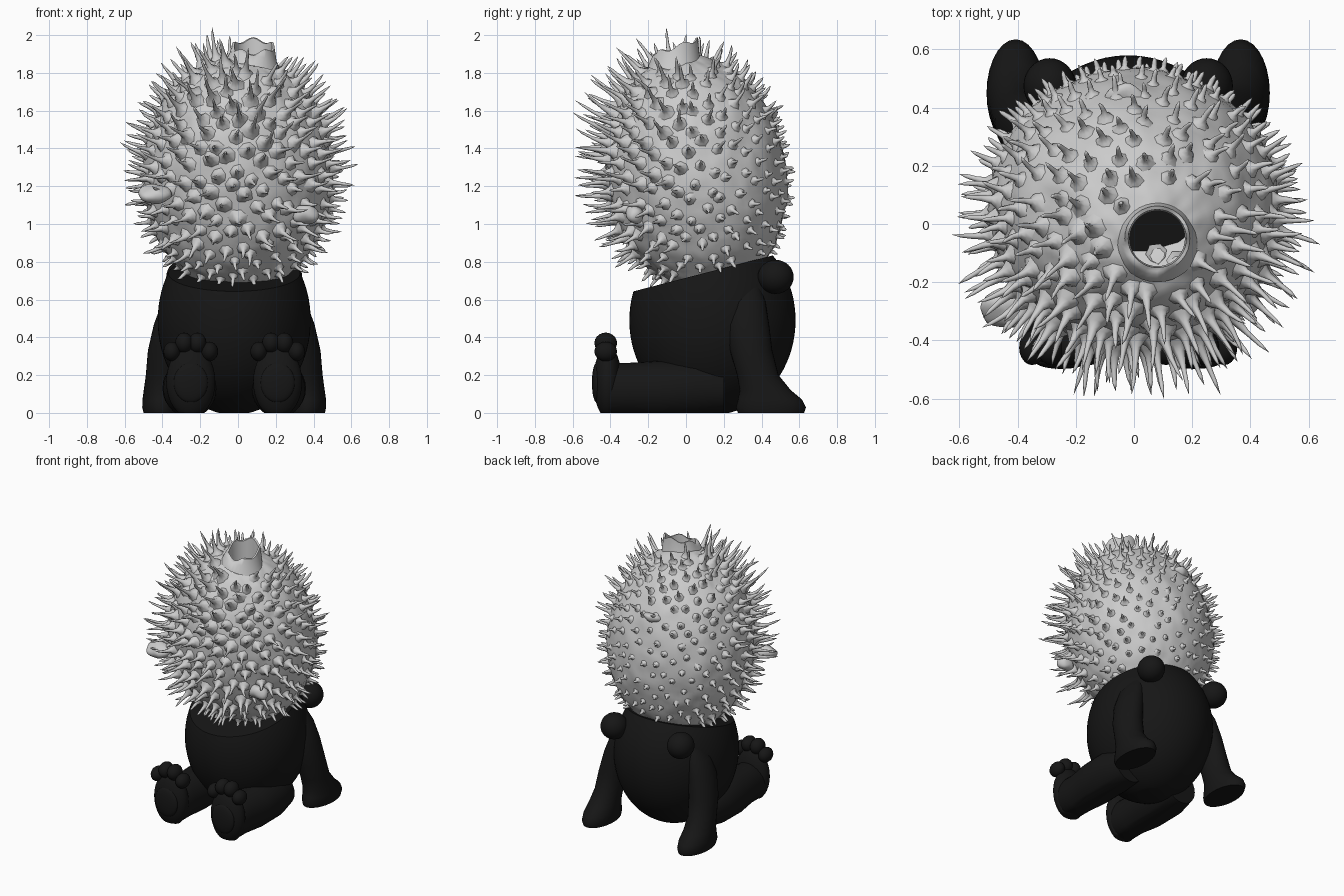
import bpy, bmesh, math, random
from mathutils import Vector, Matrix, noise

if "Cube" in bpy.data.objects:
    bpy.data.objects.remove(bpy.data.objects["Cube"])

random.seed(4)
BX = -0.02                                    # sideways offset of the pot
CUT = Vector((0, 0.05, 0.728))                # tilted rim plane of the pot
CUT_N = Vector((0, -0.25, 0.968)).normalized()

black = bpy.data.materials.new("black_glaze")
black.diffuse_color = (0.008, 0.008, 0.008, 1)
black.use_nodes = True
black.node_tree.nodes["Principled BSDF"].inputs["Base Color"].default_value = black.diffuse_color


def finish(bm, name, mat=None, angle=50):
    bmesh.ops.recalc_face_normals(bm, faces=bm.faces)
    me = bpy.data.meshes.new(name)
    bm.to_mesh(me)
    bm.free()
    me.shade_smooth()
    me.set_sharp_from_angle(angle=math.radians(angle))
    if mat:
        me.materials.append(mat)
    ob = bpy.data.objects.new(name, me)
    bpy.context.collection.objects.link(ob)
    return ob


def slice_off(bm, co, no, cap=True):
    """Remove everything on the normal side of a plane."""
    r = bmesh.ops.bisect_plane(bm, geom=bm.verts[:] + bm.edges[:] + bm.faces[:],
                               plane_co=co, plane_no=no, clear_outer=True)
    if cap:
        edges = [e for e in r["geom_cut"] if isinstance(e, bmesh.types.BMEdge)]
        if edges:
            bmesh.ops.holes_fill(bm, edges=edges)


def ball(name, loc, rad, rot=0.0, mat=black, seg=32):
    bm = bmesh.new()
    bmesh.ops.create_uvsphere(bm, u_segments=seg, v_segments=seg // 2, radius=1)
    bm.transform(Matrix.Translation(loc) @ Matrix.Rotation(rot, 4, 'X')
                 @ Matrix.Diagonal((*rad, 1)))
    slice_off(bm, (0, 0, 0), (0, 0, -1))
    return finish(bm, name, mat)


def loft(name, secs, flat, mat=black, n=28):
    """Skin elliptical sections (centre, r1, r2); flat = 'XY' or 'XZ'."""
    bm = bmesh.new()
    rings = []
    for x, y, z, a, b in secs:
        ring = []
        for i in range(n):
            t = 2 * math.pi * i / n
            c, s = a * math.cos(t), b * math.sin(t)
            ring.append(bm.verts.new((x + c, y + s, z) if flat == 'XY' else (x + c, y, z + s)))
        rings.append(ring)
    for p, q in zip(rings, rings[1:]):
        for i in range(n):
            j = (i + 1) % n
            bm.faces.new((p[i], p[j], q[j], q[i]))
    bm.faces.new(rings[0])
    bm.faces.new(rings[-1])
    slice_off(bm, (0, 0, 0), (0, 0, -1))
    return finish(bm, name, mat)


# Egg-shaped body with a tilted flat rim
bm = bmesh.new()
bmesh.ops.create_uvsphere(bm, u_segments=64, v_segments=40, radius=1)
bm.transform(Matrix.Translation((BX, 0.14, 0.49)) @ Matrix.Diagonal((0.405, 0.44, 0.5, 1)))
slice_off(bm, CUT, CUT_N)
slice_off(bm, (0, 0, 0), (0, 0, -1))
finish(bm, "body", black)

# Limbs, mirrored left and right
for s, side in ((-1, "left"), (1, "right")):
    def X(x):
        return BX + s * x
    ball(f"{side}_ear_bump", (X(0.27), 0.475, 0.72), (0.09, 0.095, 0.09))
    loft(f"{side}_arm", [(X(0.385), 0.45, 0, 0.095, 0.175), (X(0.387), 0.45, 0.03, 0.1, 0.185),
                         (X(0.386), 0.445, 0.07, 0.1, 0.17), (X(0.384), 0.42, 0.12, 0.095, 0.135),
                         (X(0.378), 0.38, 0.2, 0.09, 0.11), (X(0.365), 0.345, 0.33, 0.092, 0.112),
                         (X(0.34), 0.325, 0.47, 0.085, 0.115), (X(0.31), 0.32, 0.59, 0.07, 0.1),
                         (X(0.28), 0.33, 0.67, 0.04, 0.06)], 'XY')
    loft(f"{side}_leg", [(X(0.22), 0.2, 0.12, 0.12, 0.12), (X(0.235), 0.05, 0.13, 0.145, 0.15),
                         (X(0.235), -0.15, 0.125, 0.14, 0.15), (X(0.23), -0.3, 0.125, 0.12, 0.14),
                         (X(0.23), -0.4, 0.125, 0.12, 0.14), (X(0.23), -0.44, 0.13, 0.11, 0.12)], 'XZ')
    ball(f"{side}_foot", (X(0.23), -0.415, 0.165), (0.13, 0.075, 0.19))
    ball(f"{side}_sole_pad", (X(0.23), -0.473, 0.16), (0.09, 0.025, 0.105))
    for k, (dx, z, r) in enumerate(((-0.1, 0.325, 0.045), (-0.035, 0.37, 0.048),
                                    (0.035, 0.37, 0.048), (0.1, 0.325, 0.045))):
        ball(f"{side}_toe_{k + 1}", (X(0.23 + dx), -0.425, z), (r, 0.06, r * 1.15), seg=20)

# Hollow spiny ball: lumpy shell, open at the bottom and at the mouth
RAD = Vector((0.5, 0.475, 0.635))
CEN = Vector((0, 0.055, 1.265))
TILT = Matrix.Rotation(math.radians(10), 3, 'X')
MOUTH = Vector((0.08, -0.05))


def shell_point(d):
    bump = 1 + 0.022 * noise.noise(d * 4) + 0.008 * noise.noise(d * 11)
    return CEN + TILT @ (Vector((d.x * RAD.x, d.y * RAD.y, d.z * RAD.z)) * bump)


bm = bmesh.new()
bmesh.ops.create_uvsphere(bm, u_segments=128, v_segments=80, radius=1)
for v in bm.verts:
    v.co = shell_point(v.co.normalized())
slice_off(bm, CUT, -CUT_N, cap=False)
hole = [f for f in bm.faces if f.calc_center_median().z > 1.6
        and (f.calc_center_median().xy - MOUTH).length < 0.11]
bmesh.ops.delete(bm, geom=hole, context='FACES')
finish(bm, "spiny_shell", angle=80)

# Spines with flared roots, long at the front, short at the back and base
bm = bmesh.new()
COUNT = 440
SIDES = 7
for i in range(COUNT):
    w = 1 - 2 * (i + 0.5) / COUNT
    t = i * math.pi * (3 - math.sqrt(5))
    r = math.sqrt(1 - w * w)
    d = Vector((r * math.cos(t), r * math.sin(t), w))
    d = (d + Vector([random.uniform(-0.035, 0.035) for _ in range(3)])).normalized()
    p = shell_point(d)
    if (p - CUT).dot(CUT_N) < 0.015 or (p.z > 1.6 and (p.xy - MOUTH).length < 0.16):
        continue
    n = (TILT @ Vector((d.x / RAD.x, d.y / RAD.y, d.z / RAD.z))).normalized()
    length = 0.105 - 0.06 * d.y + 0.035 * min(d.z, 0.5)
    length = max(0.04, length * random.uniform(0.8, 1.2))
    if d.z < -0.6:
        length = min(length, 0.075)
    base = 0.026 + 0.17 * length
    bend = Vector([random.uniform(-0.18, 0.18) for _ in range(3)])
    bend.z += 0.12
    side = n.orthogonal().normalized()
    other = n.cross(side)
    prev = None
    for h, rad in ((-0.012, base), (0.09, base * 0.52), (0.22, base * 0.29),
                   (0.5, 0.0095), (0.8, 0.007)):
        hh = h if h < 0 else h * length
        c = p + n * hh + bend * length * max(h, 0) ** 2
        ring = []
        for k in range(SIDES):
            a = 2 * math.pi * k / SIDES
            q = rad * random.uniform(0.85, 1.15)
            ring.append(bm.verts.new(c + side * q * math.cos(a) + other * q * math.sin(a)))
        if prev:
            for k in range(SIDES):
                m = (k + 1) % SIDES
                bm.faces.new((prev[k], prev[m], ring[m], ring[k]))
        prev = ring
    tip = bm.verts.new(p + n * length + bend * length)
    for k in range(SIDES):
        bm.faces.new((prev[k], prev[(k + 1) % SIDES], tip))
finish(bm, "spines", angle=80)

# Ragged mouth collar, higher at the back
bm = bmesh.new()
N = 36
rings = []
for rad, lift in ((0.15, -0.03), (0.125, 0.02), (0.112, 1), (0.1, 0.95), (0.095, -0.06)):
    ring = []
    for k in range(N):
        a = 2 * math.pi * k / N
        x, y = MOUTH.x + rad * math.cos(a), MOUTH.y + rad * math.sin(a)
        u = (x - CEN.x) / RAD.x
        v = (y - CEN.y + 0.1) / RAD.y
        z = 1.887 - 0.3 * (u * u + v * v) - 0.06 * v
        if lift > 0.5:
            z = 1.95 + 0.33 * (y - MOUTH.y) - 0.01 + 0.012 * math.sin(5 * a) * lift
        else:
            z += lift
        ring.append(bm.verts.new((x, y, z)))
    rings.append(ring)
for p, q in zip(rings, rings[1:]):
    for k in range(N):
        m = (k + 1) % N
        bm.faces.new((p[k], p[m], q[m], q[k]))
finish(bm, "mouth_collar", angle=60)

# Small dried fins
for name, loc, rad, rot in (("left_fin", (-0.44, -0.29, 1.16), (0.09, 0.07, 0.045), 0.3),
                            ("right_fin", (0.36, -0.27, 1.05), (0.07, 0.05, 0.05), 0.5),
                            ("back_fin", (-0.03, 0.42, 1.57), (0.075, 0.07, 0.03), 0.5)):
    fin = ball(name, loc, rad, rot, None, 24)
    for v in fin.data.vertices:
        v.co += 0.015 * noise.noise_vector(v.co * 14)
